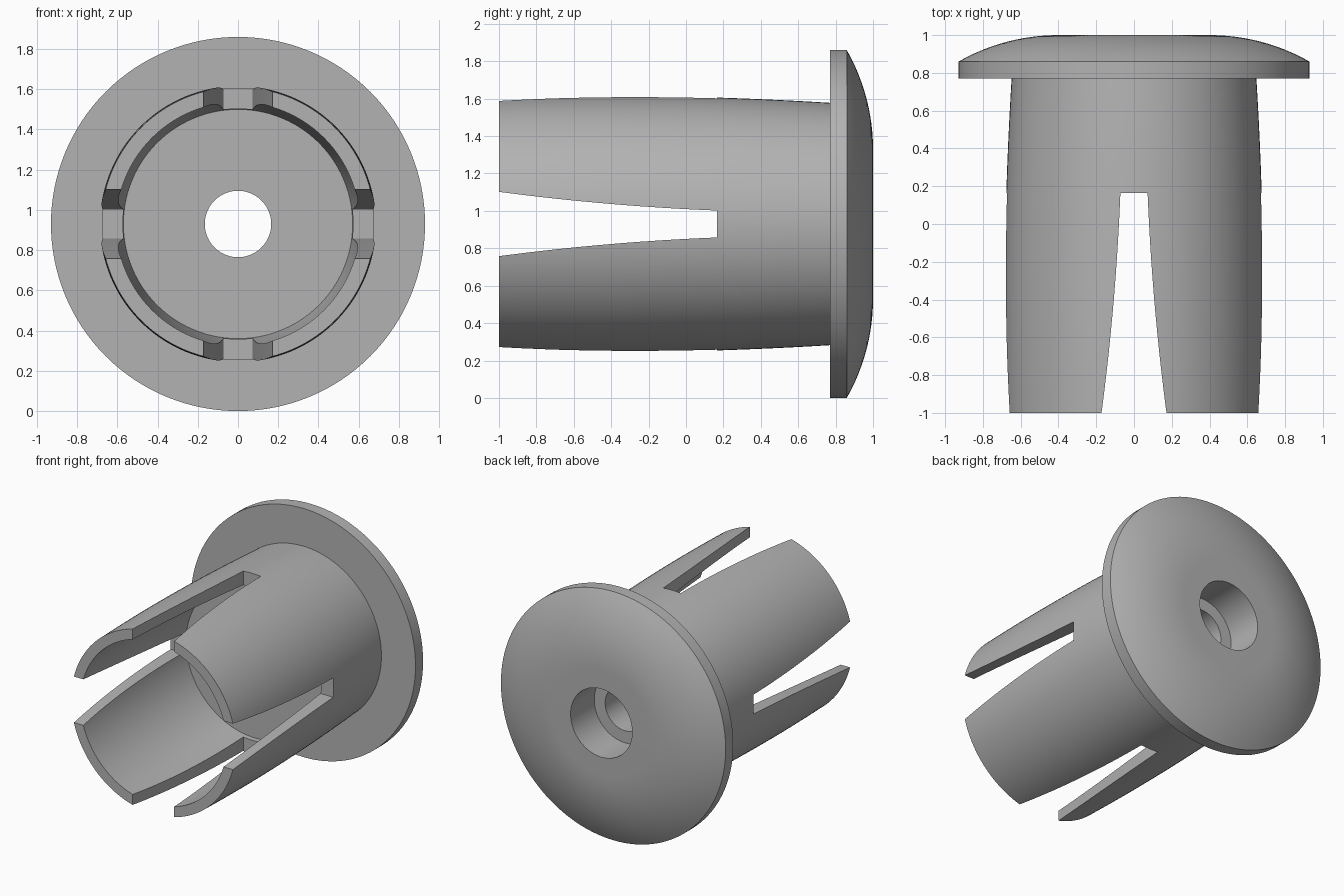
import bpy, bmesh, math
from mathutils import Matrix, Vector

if "Cube" in bpy.data.objects:
    bpy.data.objects.remove(bpy.data.objects["Cube"], do_unlink=True)

CENTRE = 0.93      # height of the axis
SIDES = 128

grey = bpy.data.materials.new("plain_grey")
grey.use_nodes = True
grey.diffuse_color = (0.45, 0.45, 0.45, 1)
grey.node_tree.nodes["Principled BSDF"].inputs["Base Color"].default_value = (0.45, 0.45, 0.45, 1)


def make_object(name, bm):
    bmesh.ops.recalc_face_normals(bm, faces=bm.faces)
    mesh = bpy.data.meshes.new(name)
    bm.to_mesh(mesh)
    bm.free()
    mesh.materials.append(grey)
    obj = bpy.data.objects.new(name, mesh)
    bpy.context.collection.objects.link(obj)
    return obj


def lathe(name, profile):
    """Turn a closed (radius, y) outline around the y axis."""
    bm = bmesh.new()
    rings = []
    for i in range(SIDES):
        a = 2 * math.pi * i / SIDES
        rings.append([bm.verts.new((r * math.cos(a), y, CENTRE + r * math.sin(a))) for r, y in profile])
    n = len(profile)
    for i in range(SIDES):
        a, b = rings[i], rings[(i + 1) % SIDES]
        for j in range(n):
            k = (j + 1) % n
            bm.faces.new((a[j], a[k], b[k], b[j]))
    return make_object(name, bm)


def smooth_curve(points, steps):
    """Bowed line through three points, as a quadratic in y."""
    (r0, y0), (r1, y1), (r2, y2) = points
    out = []
    for i in range(steps + 1):
        y = y0 + (y2 - y0) * i / steps
        out.append((r0 * (y - y1) * (y - y2) / ((y0 - y1) * (y0 - y2))
                    + r1 * (y - y0) * (y - y2) / ((y1 - y0) * (y1 - y2))
                    + r2 * (y - y0) * (y - y1) / ((y2 - y0) * (y2 - y1)), y))
    return out


# Domed head, bulging sleeve and stepped bore in one outline
dome_radius, flat = 1.07, 0.4
dome = []
for i in range(13):
    r = flat + (0.93 - flat) * i / 12
    dome.append((r, 1 - dome_radius + math.sqrt(dome_radius ** 2 - (r - flat) ** 2)))
outer = smooth_curve([(0.648, 0.77), (0.686, -0.35), (0.68, -1)], 16)
inner = smooth_curve([(0.605, -1), (0.606, -0.5), (0.57, 0.2)], 12)
bore = [(0.165, 0.2), (0.165, 0.72), (0.255, 0.72), (0.255, 1)]
plug = lathe("plug_body", dome + [(0.93, 0.77)] + outer + inner + bore)

# Tapered slots that split the sleeve into four fingers
half = smooth_curve([(0.215, -1.3), (0.107, -0.4), (0.072, 0.165)], 14)
outline = [(w, y) for w, y in half] + [(-w, y) for w, y in reversed(half)]
for i in range(4):
    bm = bmesh.new()
    low = [bm.verts.new((x, y, 0.45)) for x, y in outline]
    face = bm.faces.new(low)
    top = bmesh.ops.extrude_face_region(bm, geom=[face])["geom"]
    bmesh.ops.translate(bm, vec=Vector((0, 0, 0.4)),
                        verts=[v for v in top if isinstance(v, bmesh.types.BMVert)])
    turn = Matrix.Translation((0, 0, CENTRE)) @ Matrix.Rotation(i * math.pi / 2, 4, 'Y')
    bmesh.ops.transform(bm, matrix=turn, verts=bm.verts)
    cutter = make_object("slot_cutter", bm)
    cut = plug.modifiers.new("slot", 'BOOLEAN')
    cut.operation = 'DIFFERENCE'
    cut.solver = 'EXACT'
    cut.object = cutter
    bpy.context.view_layer.objects.active = plug
    bpy.ops.object.modifier_apply(modifier=cut.name)
    bpy.data.objects.remove(cutter, do_unlink=True)

# Smooth shading with crisp edges
bpy.ops.object.select_all(action='DESELECT')
plug.select_set(True)
bpy.context.view_layer.objects.active = plug
bpy.ops.object.shade_smooth_by_angle(angle=math.radians(25))
